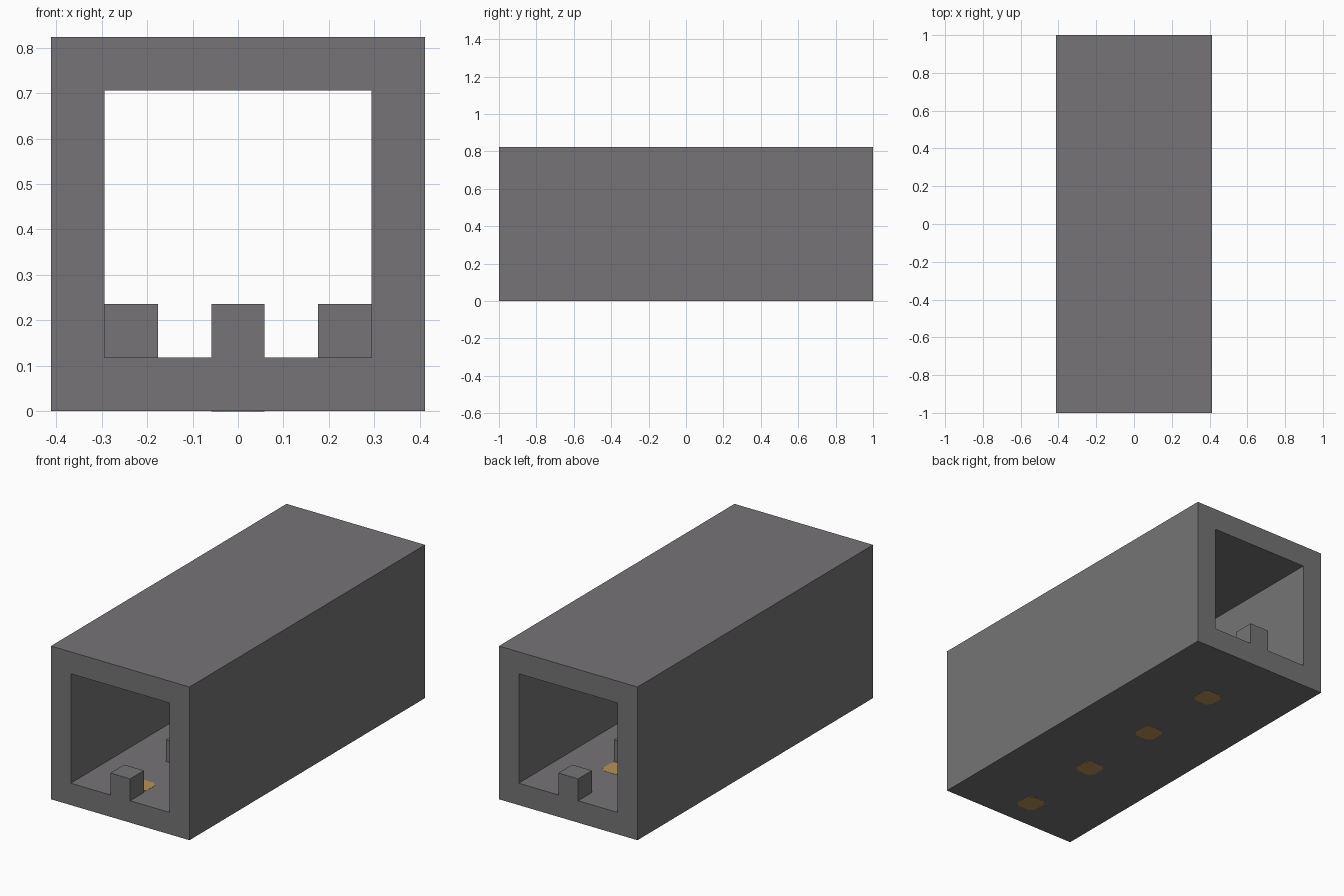
import bpy
import bmesh

if "Cube" in bpy.data.objects:
    bpy.data.objects.remove(bpy.data.objects["Cube"], do_unlink=True)

U = 2 / 17            # module: the tunnel is 7 x 17 x 7 modules
PROUD = 0.001         # inlays sit just proud of the floor


def material(name, rgb):
    mat = bpy.data.materials.new(name)
    mat.use_nodes = True
    mat.diffuse_color = (*rgb, 1)
    mat.node_tree.nodes["Principled BSDF"].inputs["Base Color"].default_value = (*rgb, 1)
    return mat


stone = material("grey stone", (0.18, 0.175, 0.182))
gold = material("warm gold", (0.48, 0.29, 0.085))


def extrude(name, loop, offset, mat):
    """Extrude a closed outline of 3D points along offset."""
    bm = bmesh.new()
    face = bm.faces.new([bm.verts.new(p) for p in loop])
    result = bmesh.ops.extrude_face_region(bm, geom=[face], use_keep_orig=True)
    verts = [g for g in result["geom"] if isinstance(g, bmesh.types.BMVert)]
    bmesh.ops.translate(bm, verts=verts, vec=offset)
    bmesh.ops.recalc_face_normals(bm, faces=bm.faces)
    mesh = bpy.data.meshes.new(name)
    bm.to_mesh(mesh)
    bm.free()
    mesh.materials.append(mat)
    obj = bpy.data.objects.new(name, mesh)
    bpy.context.collection.objects.link(obj)
    return obj


def row_y(row):
    return -1 + (row + 0.5) * U


def block(name, x, row):
    h, y = U / 2, row_y(row)
    loop = [(x - h, y - h, U), (x + h, y - h, U), (x + h, y + h, U), (x - h, y + h, U)]
    return extrude(name, loop, (0, 0, U), stone)


# Tunnel shell: square ring swept along its length
def ring(half, low, high):
    return [(-half, -1, low), (half, -1, low), (half, -1, high), (-half, -1, high)]


outer, inner = ring(3.5 * U, 0, 7 * U), ring(2.5 * U, U, 6 * U)
bm = bmesh.new()
rings = [[bm.verts.new((x, y * s, z)) for x, y, z in loop]
         for s in (1, -1) for loop in (outer, inner)]
front_out, front_in, back_out, back_in = rings
for a, b in ((front_out, front_in), (front_in, back_in),
             (back_in, back_out), (back_out, front_out)):
    for i in range(4):
        j = (i + 1) % 4
        bm.faces.new((a[i], a[j], b[j], b[i]))
bmesh.ops.recalc_face_normals(bm, faces=bm.faces)
shell_mesh = bpy.data.meshes.new("tunnel_shell")
bm.to_mesh(shell_mesh)
bm.free()
shell_mesh.materials.append(stone)
bpy.context.collection.objects.link(bpy.data.objects.new("tunnel_shell", shell_mesh))

# Centre blocks along the floor
for row in range(0, 17, 4):
    block("centre_block", 0, row)

# Side blocks against the walls at mid length
for name, side in (("left_block", 1), ("right_block", -1)):
    block(name, side * 2 * U, 8)

# Gold inlays through the floor, square with cut corners
half, cut = U / 2, 0.3 * U
corners = [(half, -cut), (half, cut), (cut, half), (-cut, half),
           (-half, cut), (-half, -cut), (-cut, -half), (cut, -half)]
for row in range(1, 17, 4):
    loop = [(x, row_y(row) + y, -PROUD) for x, y in corners]
    extrude("floor_inlay", loop, (0, 0, U + 2 * PROUD), gold)
